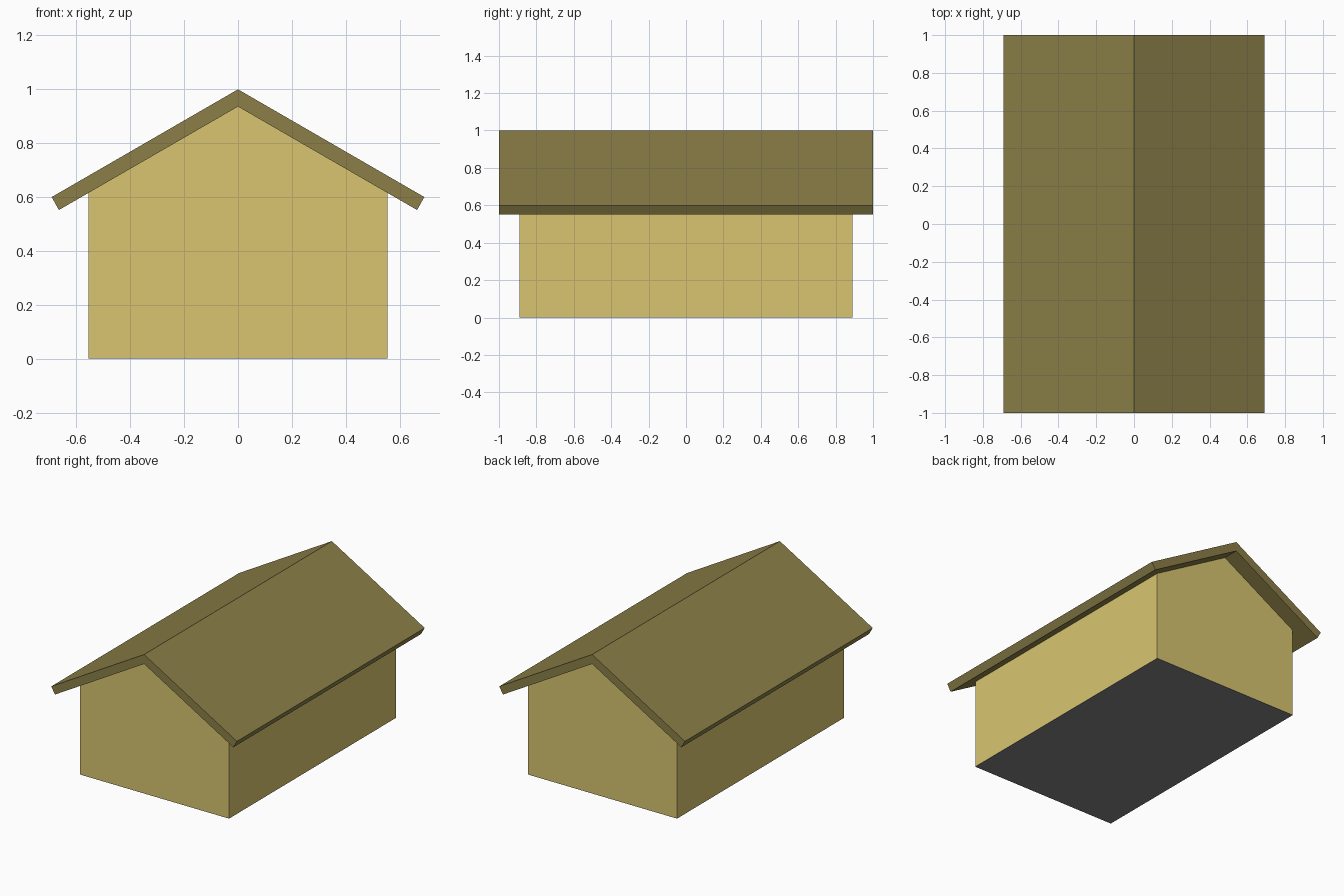
import bpy, bmesh
from math import tan, radians

if "Cube" in bpy.data.objects:
    bpy.data.objects.remove(bpy.data.objects["Cube"])

T = 0.0556                 # wall and roof thickness
HX, HY = 0.5556, 0.889     # half width and half depth of the walls
SLOPE = tan(radians(30))
APEX = 0.936               # underside of the roof ridge
BASE = 0.002               # walls sit on the thin floor sheet


def material(name, rgb):
    m = bpy.data.materials.new(name)
    m.diffuse_color = (*rgb, 1)
    m.use_nodes = True
    m.node_tree.nodes["Principled BSDF"].inputs["Base Color"].default_value = m.diffuse_color
    return m


def prism(name, profile, y0, y1, mat):
    """Extrude an x-z outline along y."""
    bm = bmesh.new()
    face = bm.faces.new([bm.verts.new((x, y0, z)) for x, z in profile])
    ext = bmesh.ops.extrude_face_region(bm, geom=[face])["geom"]
    verts = [v for v in ext if isinstance(v, bmesh.types.BMVert)]
    bmesh.ops.translate(bm, verts=verts, vec=(0, y1 - y0, 0))
    bmesh.ops.recalc_face_normals(bm, faces=bm.faces[:])
    mesh = bpy.data.meshes.new(name)
    bm.to_mesh(mesh)
    bm.free()
    mesh.materials.append(mat)
    obj = bpy.data.objects.new(name, mesh)
    bpy.context.collection.objects.link(obj)
    return obj


def under_roof(x):
    return APEX - abs(x) * SLOPE


wall_mat = material("wall_yellow", (0.686, 0.558, 0.162))
roof_mat = material("roof_olive", (0.258, 0.212, 0.065))
floor_mat = material("floor_grey", (0.23, 0.23, 0.23))

# Gable end walls
gable = [(-HX, BASE), (HX, BASE), (HX, under_roof(HX)), (0, APEX), (-HX, under_roof(HX))]
prism("front_wall", gable, -HY, -HY + T, wall_mat)
prism("back_wall", gable, HY - T, HY, wall_mat)

# Long side walls with sloped tops, fitted between the gables
for name, s in (("left_wall", -1), ("right_wall", 1)):
    outer, inner = s * HX, s * (HX - T)
    prism(name, [(outer, BASE), (outer, under_roof(outer)),
                 (inner, under_roof(inner)), (inner, BASE)], -HY + T, HY - T, wall_mat)

# Floor sheet
prism("floor", [(-HX, 0), (HX, 0), (HX, BASE), (-HX, BASE)], -HY, HY, floor_mat)

# Roof: two overhanging slabs meeting at the ridge
prism("roof", [(0, 1), (0.692, 0.6), (0.665, 0.552), (0, APEX),
               (-0.665, 0.552), (-0.692, 0.6)], -1, 1, roof_mat)
